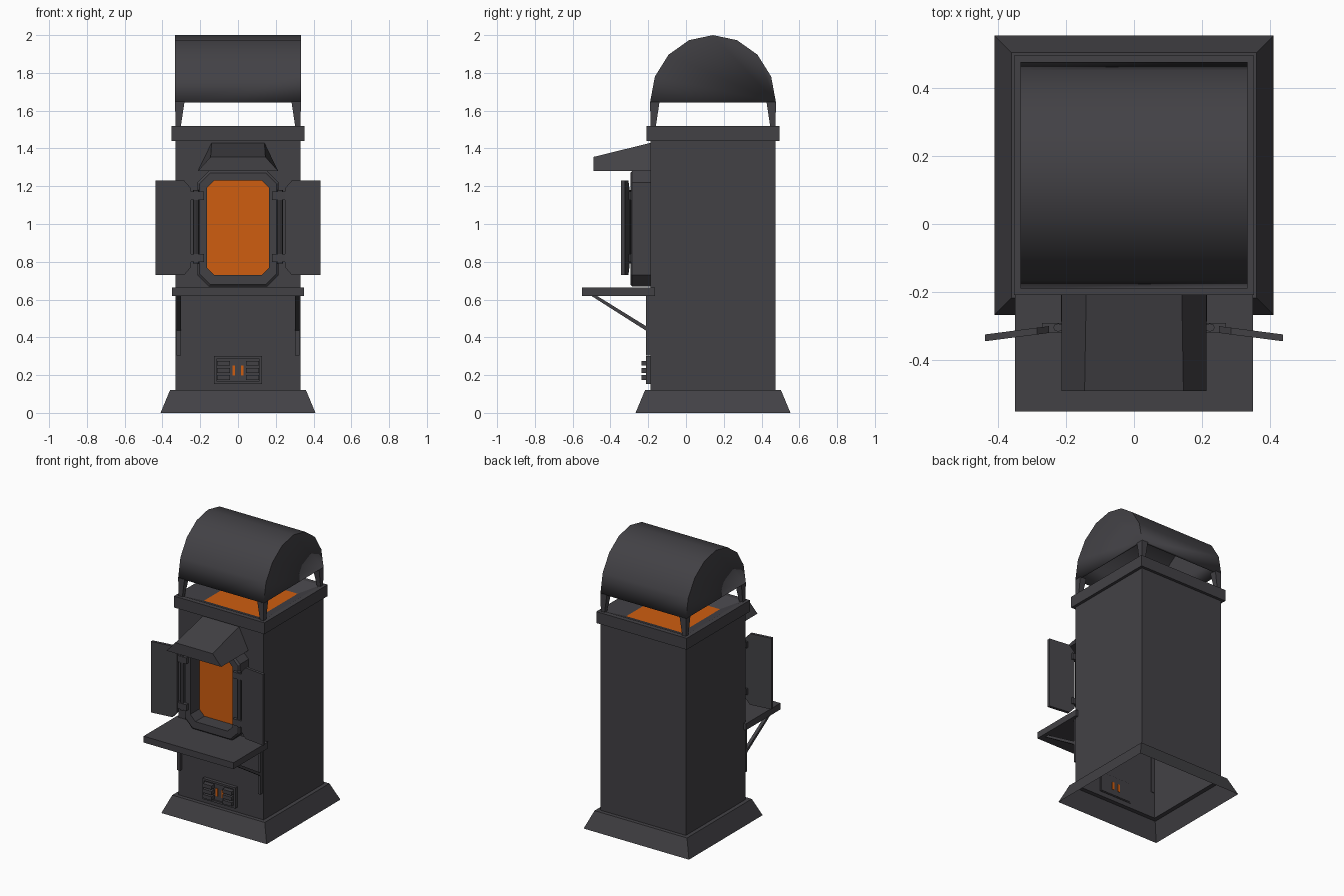
import bpy, bmesh, math

if "Cube" in bpy.data.objects:
    bpy.data.objects.remove(bpy.data.objects["Cube"])


def material(name, rgb):
    m = bpy.data.materials.new(name)
    m.diffuse_color = (*rgb, 1)
    m.use_nodes = True
    m.node_tree.nodes["Principled BSDF"].inputs["Base Color"].default_value = m.diffuse_color
    return m


IRON = material("dark_iron", (0.055, 0.053, 0.060))
GLOW = material("ember_orange", (0.62, 0.11, 0.005))
CY = 0.143  # centre of the body in y


def loft(name, rings, mat=IRON, cap0=True, cap1=True, closed=False):
    """Skin a list of equal-length point rings."""
    bm = bmesh.new()
    vs = [[bm.verts.new(p) for p in r] for r in rings]
    n = len(rings[0])
    pairs = list(zip(vs, vs[1:])) + ([(vs[-1], vs[0])] if closed else [])
    for a, b in pairs:
        for i in range(n):
            j = (i + 1) % n
            bm.faces.new((a[i], a[j], b[j], b[i]))
    if cap0 and not closed:
        bm.faces.new(vs[0][::-1])
    if cap1 and not closed:
        bm.faces.new(vs[-1])
    bmesh.ops.recalc_face_normals(bm, faces=bm.faces)
    me = bpy.data.meshes.new(name)
    bm.to_mesh(me)
    bm.free()
    me.materials.append(mat)
    ob = bpy.data.objects.new(name, me)
    bpy.context.collection.objects.link(ob)
    return ob


def rect(x0, x1, y0, y1, z):
    return [(x0, y0, z), (x1, y0, z), (x1, y1, z), (x0, y1, z)]


def square(h, z, hy=None):
    hy = hy or h
    return rect(-h, h, CY - hy, CY + hy, z)


def box(name, x0, x1, y0, y1, z0, z1, mat=IRON):
    return loft(name, [rect(x0, x1, y0, y1, z0), rect(x0, x1, y0, y1, z1)], mat)


def octagon(h, z0, z1, c, y):
    pts = [(h - c, z0), (h, z0 + c), (h, z1 - c), (h - c, z1)]
    pts += [(-x, z) for x, z in reversed(pts)]
    return [(x, y, z) for x, z in pts]


# Flared foot and open-bottomed body
loft("base_skirt", [square(0.41, 0), square(0.36, 0.12), square(0.33, 0.12)],
     cap0=False, cap1=False)
loft("body_shell", [square(0.332, 0.12), square(0.332, 1.45)], cap0=False)

# Top rim with sloping throat and glowing bed
loft("top_rim", [square(0.352, 1.44), square(0.352, 1.52), square(0.32, 1.52),
                 square(0.21, 1.47), square(0.21, 1.44)], closed=True)
loft("top_embers", [square(0.215, 1.452), square(0.215, 1.472)], GLOW)

# Arched cover with closed ends, open underneath
def arch(x):
    return [(x, CY - 0.333 * math.cos(math.pi * i / 8),
             1.645 + 0.355 * math.sin(math.pi * i / 8)) for i in range(9)]


cover = loft("arched_cover", [arch(-0.333), arch(0.333)])
bm = bmesh.new()
bm.from_mesh(cover.data)
under = [f for f in bm.faces if f.normal.z < -0.9]
bmesh.ops.delete(bm, geom=under, context='FACES_ONLY')
bm.to_mesh(cover.data)
bm.free()
mod = cover.modifiers.new("thickness", 'SOLIDIFY')
mod.thickness = 0.02
mod.offset = -1
bpy.context.view_layer.objects.active = cover
cover.select_set(True)
bpy.ops.object.shade_smooth_by_angle(angle=math.radians(35))

# Tapered cover legs
for sx in (-1, 1):
    for sy in (-1, 1):
        def foot(o, i, z):
            return [(sx * a, CY + sy * b, z) for a, b in ((o, o), (i, o), (i, i), (o, i))]
        loft("cover_leg", [foot(0.331, 0.303, 1.515), foot(0.333, 0.283, 1.648)])

# Firebox mouth: octagonal collar and glow
loft("mouth_collar", [octagon(0.215, 0.67, 1.28, 0.06, -0.185),
                      octagon(0.215, 0.67, 1.28, 0.06, -0.285),
                      octagon(0.205, 0.68, 1.27, 0.058, -0.295),
                      octagon(0.165, 0.73, 1.23, 0.04, -0.295),
                      octagon(0.165, 0.73, 1.23, 0.04, -0.185)], closed=True)
loft("mouth_glow", [octagon(0.17, 0.725, 1.235, 0.04, -0.189),
                    octagon(0.17, 0.725, 1.235, 0.04, -0.195)], GLOW)

# Small canopy above the mouth
loft("mouth_canopy", [
    [(-0.213, -0.49, 1.28), (0.213, -0.49, 1.28), (0.213, -0.185, 1.28), (-0.213, -0.185, 1.28)],
    [(-0.145, -0.49, 1.355), (0.145, -0.49, 1.355), (0.14, -0.185, 1.43), (-0.14, -0.185, 1.43)]])

# Open doors with hinges
for s, side in ((-1, "left"), (1, "right")):
    outline = [(0.25, 0.77), (0.285, 0.73), (0.437, 0.73),
               (0.437, 1.23), (0.285, 1.23), (0.25, 1.19)]

    def leaf(t):
        return [(s * x, -0.30 - (x - 0.22) * 0.13 - t, z) for x, z in outline]
    loft(side + "_door", [leaf(-0.004), leaf(0.016)])
    pin = [[(s * 0.222 + 0.015 * math.cos(a * math.pi / 4),
             -0.304 + 0.012 * math.sin(a * math.pi / 4), z) for a in range(8)]
           for z in (0.79, 1.18)]
    loft(side + "_hinge_pin", pin)
    for z in (0.82, 1.15):
        x0, x1 = sorted((s * 0.18, s * 0.27))
        box(side + "_hinge_strap", x0, x1, -0.318, -0.29, z - 0.022, z + 0.022)

    # Shelf brackets
    x0, x1 = sorted((s * 0.303, s * 0.325))
    box(side + "_bracket_post", x0, x1, -0.213, -0.185, 0.305, 0.625)
    brace = [(-0.51, 0.625), (-0.48, 0.625), (-0.20, 0.452), (-0.20, 0.428)]
    loft(side + "_bracket_brace", [[(x, y, z) for y, z in brace] for x in (x0, x1)])

    # Vent louvres and glowing slot
    x0, x1 = sorted((s * 0.042, s * 0.112))
    for z in (0.187, 0.225, 0.263):
        box(side + "_vent_louvre", x0, x1, -0.235, -0.19, z - 0.013, z + 0.013)
    box(side + "_vent_slot", s * 0.023 - 0.007, s * 0.023 + 0.007,
        -0.206, -0.178, 0.198, 0.252, GLOW)

# Shelf
box("shelf", -0.35, 0.35, -0.55, -0.165, 0.62, 0.665)

# Vent plate and raised border
box("vent_plate", -0.12, 0.12, -0.202, -0.182, 0.16, 0.295)


def border(hx, hz, y):
    return [(x, y, 0.227 + z) for x, z in ((-hx, -hz), (hx, -hz), (hx, hz), (-hx, hz))]


loft("vent_border", [border(0.128, 0.073, -0.185), border(0.128, 0.073, -0.213),
                     border(0.114, 0.059, -0.213), border(0.114, 0.059, -0.185)], closed=True)
